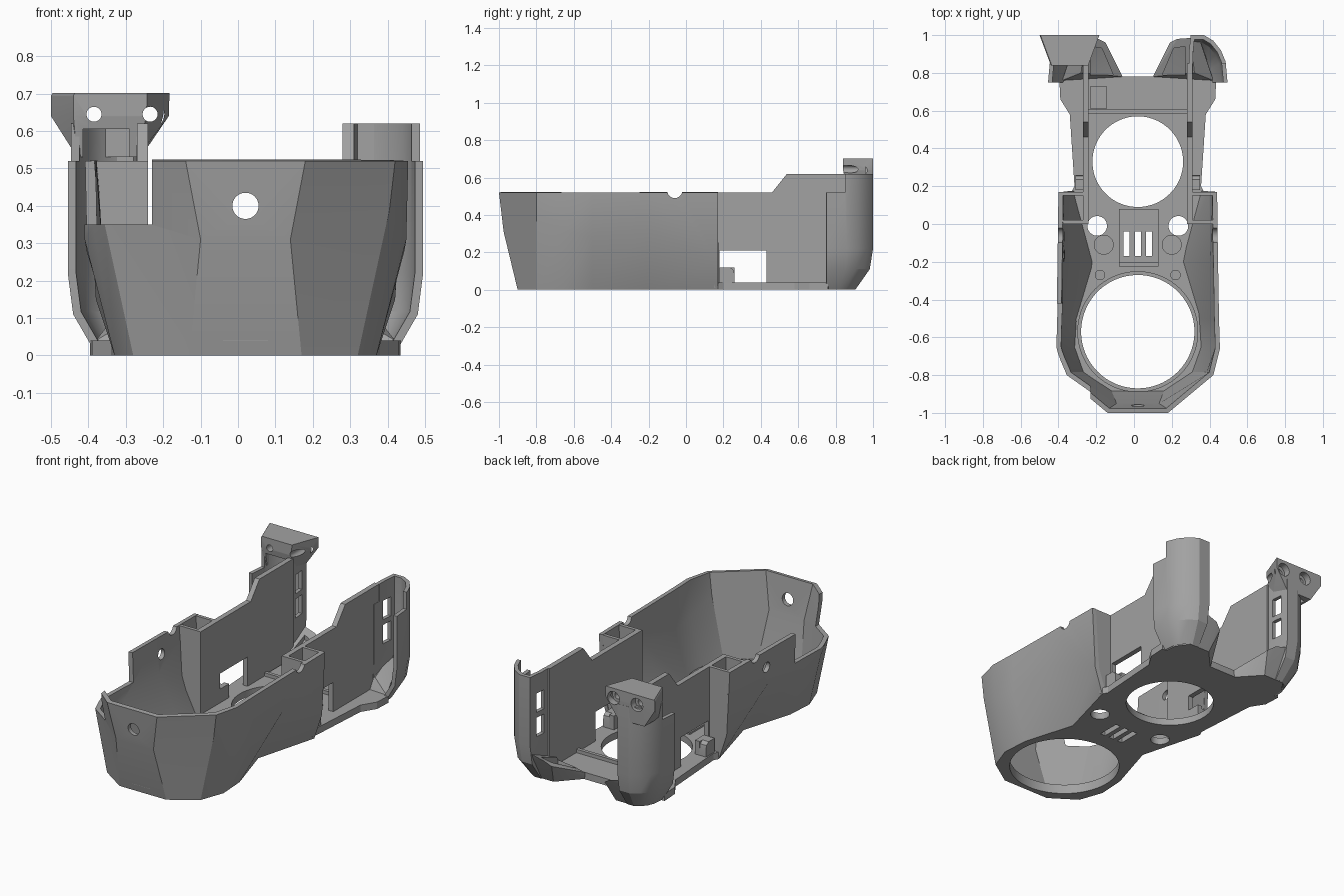
import bpy, bmesh, math
from mathutils import Vector

if "Cube" in bpy.data.objects:
    bpy.data.objects.remove(bpy.data.objects["Cube"])

CX = 0.02  # symmetry plane of the shell
grey = bpy.data.materials.new("plastic grey")
grey.use_nodes = True
COLOUR = (0.36, 0.36, 0.36, 1)
grey.diffuse_color = COLOUR
grey.node_tree.nodes["Principled BSDF"].inputs["Base Color"].default_value = COLOUR


def finish(name, bm, recalc=True):
    if recalc:
        bmesh.ops.recalc_face_normals(bm, faces=bm.faces[:])
    me = bpy.data.meshes.new(name)
    bm.to_mesh(me)
    bm.free()
    ob = bpy.data.objects.new(name, me)
    bpy.context.collection.objects.link(ob)
    me.materials.append(grey)
    return ob


def prism(name, poly, lo, hi, axis="z"):
    """Extrude a 2D outline along one axis."""
    place = {"x": lambda p, d: (d, p[0], p[1]),
             "y": lambda p, d: (p[0], d, p[1]),
             "z": lambda p, d: (p[0], p[1], d)}[axis]
    bm = bmesh.new()
    face = bm.faces.new([bm.verts.new(place(p, lo)) for p in poly])
    out = bmesh.ops.extrude_face_region(bm, geom=[face])
    move = Vector(place((0, 0), hi - lo))
    bmesh.ops.translate(bm, vec=move, verts=[v for v in out["geom"] if isinstance(v, bmesh.types.BMVert)])
    return finish(name, bm)


def box(name, x, y, z):
    return prism(name, [(x[0], y[0]), (x[1], y[0]), (x[1], y[1]), (x[0], y[1])], *z)


def disc(name, a, b, r, lo, hi, axis="z", n=64):
    ring = [(a + r * math.cos(i * math.tau / n), b + r * math.sin(i * math.tau / n)) for i in range(n)]
    return prism(name, ring, lo, hi, axis)


def hull(name, points):
    bm = bmesh.new()
    for p in points:
        bm.verts.new(p)
    res = bmesh.ops.convex_hull(bm, input=bm.verts[:])
    junk = [v for v in bm.verts if not v.link_faces]
    bmesh.ops.delete(bm, geom=junk, context="VERTS")
    return finish(name, bm)


def sheet(name, rows, thickness):
    """Skin rows of points (bottom row first) and thicken inward."""
    bm = bmesh.new()
    grid = [[bm.verts.new(p) for p in row] for row in rows]
    for a, b in zip(grid, grid[1:]):
        for i in range(len(a) - 1):
            bm.faces.new((a[i], a[i + 1], b[i + 1], b[i]))
    ob = finish(name, bm, recalc=False)
    mod = ob.modifiers.new("wall", "SOLIDIFY")
    mod.thickness, mod.offset, mod.use_even_offset = thickness, -1, True
    return ob


def carve(ob, cutters=()):
    """Apply modifiers and subtract the cutters."""
    for c in cutters:
        c.hide_render = True
        mod = ob.modifiers.new("cut", "BOOLEAN")
        mod.operation, mod.object, mod.solver = "DIFFERENCE", c, "EXACT"
    deps = bpy.context.evaluated_depsgraph_get()
    deps.update()
    me = bpy.data.meshes.new_from_object(ob.evaluated_get(deps))
    ob.modifiers.clear()
    ob.data = me
    for c in cutters:
        bpy.data.objects.remove(c)
    return ob


def both(half):
    """Mirror a half outline (front centre to rear) into a full path."""
    return [(CX - p[0], *p[1:]) for p in reversed(half)] + [(CX + p[0], *p[1:]) for p in half]


# Faceted front bowl: tapered wall, open at the rear
top = [(.16, -1, .52), (.40, -.80, .52), (.435, -.66, .52), (.43, -.5, .52), (.425, -.2, .52), (.42, .17, .52)]
mid = [(.12, -.975, .31), (.385, -.80, .39), (.43, -.65, .31), (.425, -.5, .28), (.41, -.2, .32), (.40, .17, .15)]
low = [(.15, -.9, 0), (.30, -.80, 0), (.35, -.66, 0), (.34, -.5, 0), (.25, -.2, 0), (.35, .17, 0)]
bowl = sheet("front_bowl", [both(low), both(mid), both(top)], .025)
carve(bowl, [
    disc("cut", CX, .40, .035, -1.1, -.9, "y"),
    disc("cut", -.06, .53, .04, -.6, .6, "x"),
    disc("cut", -.17, .42, .03, -.6, -.2, "x"),
    box("cut", (-.6, -.23), (-.95, -.42), (.35, .7)),
])

# Floor plate with fan openings, screw holes and vents
outline = [p[:2] for p in low] + [(.335, .2), (.36, .58), (.41, .66), (.415, .76), (.08, .78)]
floor = prism("floor_plate", both(outline), 0, .04)
cuts = [disc("cut", CX, -.57, .30, -.1, .1, n=96), disc("cut", CX, .33, .24, -.1, .1, n=96)]
for s in (-1, 1):
    cuts.append(disc("cut", CX + s * .215, -.01, .052, -.1, .1))
    cuts.append(disc("cut", CX + s * .18, -.11, .05, .03, .1))
    cuts.append(disc("cut", CX + s * .20, -.27, .025, .03, .1))
carve(floor, cuts)
panel = box("vent_panel", (CX - .10, CX + .11), (-.21, .08), (.005, .05))
vents = [box("cut", (CX + dx - .016, CX + dx + .016), (-.17, -.04), (-.1, .1)) for dx in (-.06, 0, .06)]
carve(panel, vents)
floor_vents = [box("cut", (CX + dx - .016, CX + dx + .016), (-.17, -.04), (-.1, .1)) for dx in (-.06, 0, .06)]
carve(floor, floor_vents)

# Raised lip round the large opening, and low ribs across the floor
lip = disc("fan_lip", CX, -.57, .32, .01, .055, n=96)
carve(lip, [disc("cut", CX, -.57, .30, -.1, .1, n=96)])
box("rear_rib", (CX - .26, CX + .26), (.585, .605), (.03, .06))
box("middle_rib", (CX - .10, CX + .11), (-.225, -.20), (.03, .08))
box("front_clip", (CX - .06, CX + .06), (-.91, -.895), (.04, .07))
box("switch_pad", (CX - .25, CX - .165), (.61, .73), (.03, .055))

# Curved rear column section, from the inner wall round to the outside
curve = [(.27, .80), (.27, .90), (.28, 1.0), (.35, 1.0), (.40, .97), (.44, .92), (.465, .86), (.475, .75)]
levels = [(0, .62), (.11, .93), (.22, 1), (.62, 1)]

for s, side in ((-1, "right"), (1, "left")):
    def X(h):
        return CX + s * h

    def span(a, b):
        return tuple(sorted((X(a), X(b))))

    # Long inner side wall, stepped up toward the rear
    wall = prism(side + "_side_wall",
                 [(0, .02), (0, .52), (.46, .52), (.54, .62), (.85, .62), (.85, .02)],
                 *span(.26, .29), axis="x")
    carve(wall, [prism("cut", [(.26, .04), (.43, .04), (.43, .21), (.18, .21), (.18, .12), (.26, .12)],
                       *span(.1, .5), axis="x"),
                 disc("cut", -.06, .53, .04, -.6, .6, "x")])

    # Pocket walls between inner wall and bowl
    for name, y, out in (("rear", .15, (.35, .395, .415)), ("front", 0, (.29, .385, .415))):
        zs = (.01, .2, .52)
        prism(side + "_pocket_" + name,
              [(X(.265), .01)] + [(X(h), z) for h, z in zip(out, zs)] + [(X(.265), .52)],
              y, y + .02, "y")

    # Rounded floor tab outside the wall window
    prism(side + "_floor_tab",
          [(.18, .02), (.18, .12), (.235, .12), (.255, .105), (.26, .08), (.26, .02)],
          *span(.28, .33), axis="x")

    # Rear column shell with wiring slots, tapered at the base
    path = curve[::-1] if s > 0 else curve
    rows = [[(X(.27 + (h - .27) * k), .75 + (y - .75) * k, z) for h, y in path] for z, k in levels]
    column = sheet(side + "_rear_column", rows, .022)
    carve(column, [box("cut", span(.2, .6), (.7, .85), (.52, .8)),
                   box("cut", span(.2, .32), (.885, .95), (.26, .37)),
                   box("cut", span(.2, .32), (.885, .95), (.40, .51))])

    # Sloped foot joining floor and column
    foot = hull(side + "_foot",
                [(X(h), y, z) for h, y, z in (
                    (.08, .77, 0), (.2, .90, 0), (.33, .90, 0), (.38, .83, 0), (.39, .74, 0),
                    (.08, .78, .04), (.17, .96, .12), (.21, .98, .15), (.28, .985, .17),
                    (.33, .97, .13), (.30, .80, .10), (.40, .76, .04))])
    carve(foot, [hull("cut", [(X(h), y, z) for h, y, z in (
        (.13, .79, .045), (.19, .93, .10), (.25, .94, .12), (.25, .79, .045),
        (.13, .75, .3), (.19, .93, .3), (.25, .94, .3), (.25, .75, .3))])])

# Screw bracket on top of the right column
flare = [(-.5, 1), (-.185, 1), (-.245, .84), (-.44, .84)]
neck = [(-.43, .995), (-.26, .995), (-.27, .86), (-.43, .86)]
bracket = hull("screw_bracket",
               [(x, y, z) for x, y in flare for z in (.64, .695)]
               + [(x * .99, y, .702) for x, y in flare]
               + [(x, y, .53) for x, y in neck])
holes = [box("cut", (-.415, -.29), (.8, .96), (.5, .605))]
for x in (-.235, -.385):
    holes.append(disc("cut", x, .645, .02, .7, 1.1, "y", 32))
    holes.append(disc("cut", x, .645, .038, .96, 1.1, "y", 32))
carve(bracket, holes)

# Smooth shading with crisp edges
for ob in bpy.context.collection.objects:
    if ob.type == "MESH" and ob.data.materials and ob.data.materials[0] == grey:
        ob.select_set(True)
        bpy.context.view_layer.objects.active = ob
bpy.ops.object.shade_smooth_by_angle(angle=math.radians(25))
